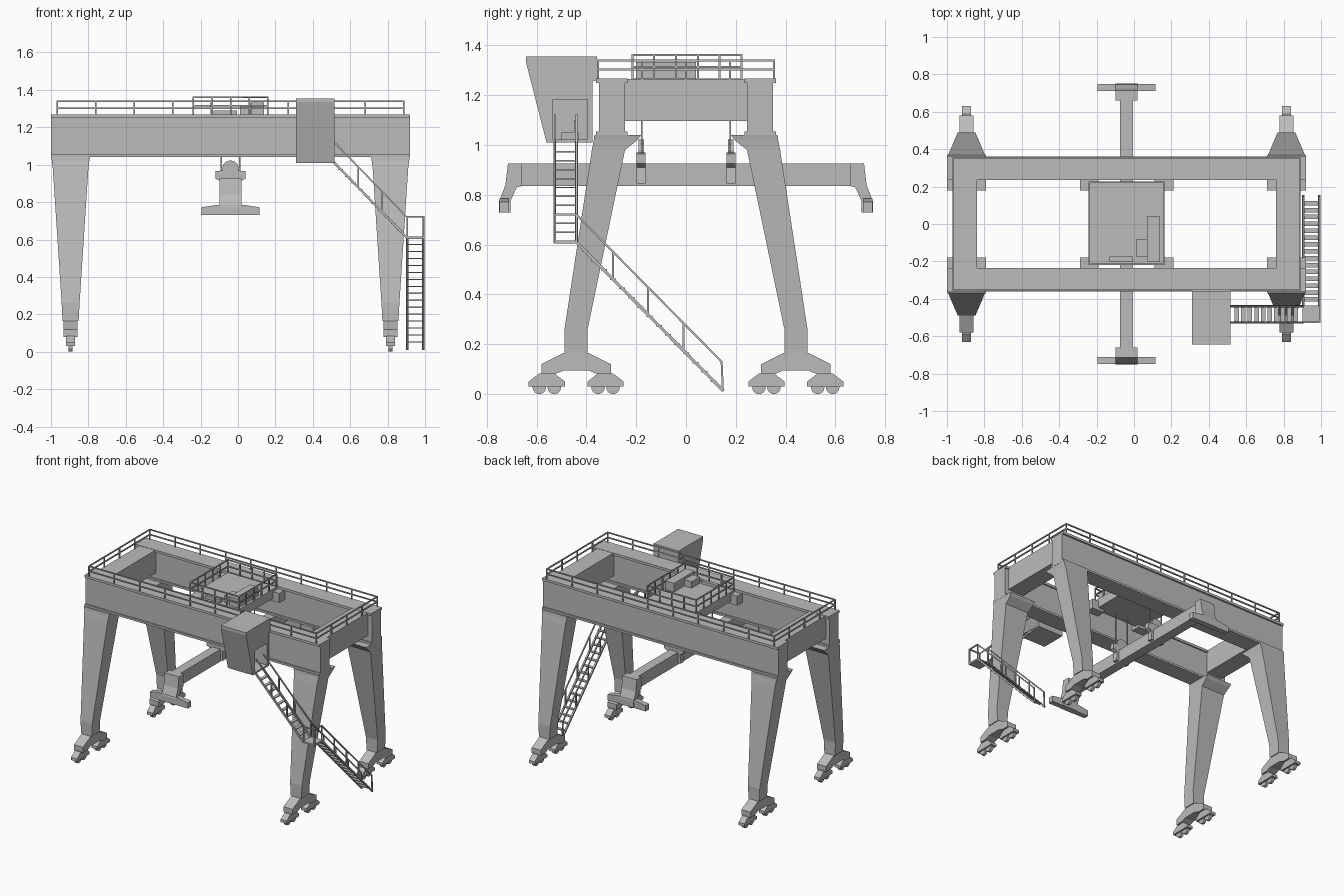
import bpy, bmesh, math
from mathutils import Vector, Matrix

if "Cube" in bpy.data.objects:
    bpy.data.objects.remove(bpy.data.objects["Cube"])

grey = bpy.data.materials.new("steel_grey")
grey.use_nodes = True
colour = (0.5, 0.5, 0.5, 1)
grey.diffuse_color = colour
grey.node_tree.nodes["Principled BSDF"].inputs["Base Color"].default_value = colour

CX = -0.04      # centre of the portal frame


def finish(bm, name):
    bmesh.ops.recalc_face_normals(bm, faces=bm.faces)
    mesh = bpy.data.meshes.new(name)
    bm.to_mesh(mesh)
    bm.free()
    mesh.materials.append(grey)
    obj = bpy.data.objects.new(name, mesh)
    bpy.context.collection.objects.link(obj)
    return obj


def add_box(bm, x, y, z):
    lo, hi = Vector((x[0], y[0], z[0])), Vector((x[1], y[1], z[1]))
    size = Vector([abs(c) for c in hi - lo])
    bmesh.ops.create_cube(bm, matrix=Matrix.Translation((lo + hi) / 2) @ Matrix.Diagonal(size).to_4x4())


def box(name, *extents):
    bm = bmesh.new()
    add_box(bm, *extents)
    return finish(bm, name)


def add_bar(bm, a, b, width=0.008):
    a, b = Vector(a), Vector(b)
    d = b - a
    turn = d.to_track_quat('Z', 'Y').to_matrix().to_4x4()
    scale = Matrix.Diagonal((width, width, d.length + width * 0.5, 1))
    bmesh.ops.create_cube(bm, matrix=Matrix.Translation((a + b) / 2) @ turn @ scale)


def add_path(bm, points, width=0.008):
    for a, b in zip(points, points[1:]):
        add_bar(bm, a, b, width)


def add_loft(bm, rings):
    loops = [[bm.verts.new(p) for p in ring] for ring in rings]
    n = len(loops[0])
    for lower, upper in zip(loops, loops[1:]):
        for i in range(n):
            bm.faces.new((lower[i], lower[(i + 1) % n], upper[(i + 1) % n], upper[i]))
    bm.faces.new(loops[0])
    bm.faces.new(loops[-1])


def extrude_x(name, profile, x0, x1):
    bm = bmesh.new()
    add_loft(bm, [[(x, y, z) for y, z in profile] for x in (x0, x1)])
    return finish(bm, name)


def extrude_y(name, half, y0, y1):
    # half profile mirrored about the frame centre
    full = half + [(-w, z) for w, z in reversed(half)]
    bm = bmesh.new()
    add_loft(bm, [[(CX + w, y, z) for w, z in full] for y in (y0, y1)])
    return finish(bm, name)


def cylinder(name, centre, radius, depth, axis, sides=16):
    bm = bmesh.new()
    turn = Matrix.Rotation(math.pi / 2, 4, 'Y' if axis == 'X' else 'X')
    bmesh.ops.create_cone(bm, cap_ends=True, segments=sides, radius1=radius, radius2=radius,
                          depth=depth, matrix=Matrix.Translation(centre) @ turn)
    return finish(bm, name)


def railing(name, x, y, z, heights, nx, ny):
    bm = bmesh.new()
    corners = [(x[0], y[0]), (x[1], y[0]), (x[1], y[1]), (x[0], y[1])]
    for i, n in enumerate((nx, ny, nx, ny)):
        a, b = Vector(corners[i]), Vector(corners[(i + 1) % 4])
        for h in heights:
            add_bar(bm, (*a, z + h), (*b, z + h))
        for k in range(n):
            p = a.lerp(b, k / n)
            add_bar(bm, (*p, z), (*p, z + heights[-1]))
    return finish(bm, name)


def staircase(name, top, bottom, across, steps, posts, foot):
    # stringers and handrails on both sides, thin treads between
    top, bottom, across = Vector(top), Vector(bottom), Vector(across)
    up = Vector((0, 0, 0.11))
    bm = bmesh.new()
    for side in (Vector(), across):
        a, b = top + side, bottom + side
        add_bar(bm, a, b, 0.012)
        rail = [a + up, a.lerp(b, 0.955 if foot else 1) + up]
        if foot:
            rail += [b + Vector((0, -0.005, 0.115)), b]
        add_path(bm, rail)
        for t in posts:
            p = a.lerp(b, t)
            add_bar(bm, p, p + up)
    for i in range(1, steps):
        p = top.lerp(bottom, i / steps)
        run = (bottom - top) * Vector((1, 1, 0)).length
        run.z = 0
        run = run.normalized() * 0.012
        q = p + across
        add_box(bm, (min(p.x, q.x) - abs(run.x), max(p.x, q.x) + abs(run.x)),
                (min(p.y, q.y) - abs(run.y), max(p.y, q.y) + abs(run.y)),
                (p.z - 0.003, p.z + 0.003))
    return finish(bm, name)


# Portal frame: two flanged girders and two end beams
for s, label in ((-1, "front"), (1, "back")):
    bm = bmesh.new()
    ends = (CX - 0.96, CX + 0.96)
    add_box(bm, ends, (s * 0.245, s * 0.35), (1.05, 1.255))
    add_box(bm, ends, (s * 0.235, s * 0.362), (1.25, 1.268))
    add_box(bm, ends, (s * 0.235, s * 0.362), (1.04, 1.055))
    finish(bm, label + "_girder")
for s, label in ((-1, "right"), (1, "left")):
    box(label + "_end_beam", (CX + s * 0.80, CX + s * 0.93), (-0.25, 0.25), (1.097, 1.266))
railing("frame_railing", (CX - 0.927, CX + 0.927), (-0.354, 0.354), 1.266, (0.037, 0.074), 9, 4)

# Legs with bearing plates, equaliser beams, bogies and wheels
# each row: height, half width in x, outer y, inner y
LEG = [(0.165, 0.043, 0.488, 0.395), (0.26, 0.048, 0.488, 0.395),
       (0.98, 0.095, 0.378, 0.245), (1.02, 0.1, 0.37, 0.195), (1.04, 0.104, 0.368, 0.18)]
EQUALISER = [(-0.05, 0.165), (-0.14, 0.12), (-0.14, 0.08), (-0.085, 0.08), (-0.05, 0.095),
             (0.05, 0.095), (0.085, 0.08), (0.14, 0.08), (0.14, 0.12), (0.05, 0.165)]
BOGIE = [(-0.073, 0.03), (-0.073, 0.05), (-0.03, 0.083), (0.03, 0.083), (0.073, 0.05), (0.073, 0.03)]
for sx, side in ((-1, "right"), (1, "left")):
    for sy, end in ((-1, "front"), (1, "back")):
        tag = f"{end}_{side}_"
        x, yc = CX + sx * 0.855, sy * 0.441
        bm = bmesh.new()
        add_loft(bm, [[(x - w, sy * o, z), (x + w, sy * o, z), (x + w, sy * i, z), (x - w, sy * i, z)]
                      for z, w, o, i in LEG])
        finish(bm, tag + "leg")
        extrude_x(tag + "equaliser", [(yc + y, z) for y, z in EQUALISER], x - 0.037, x + 0.037)
        for k in (-1, 1):
            yb = yc + k * 0.118
            extrude_x(tag + "bogie", [(yb + y, z) for y, z in BOGIE], x - 0.024, x + 0.024)
            for j in (-1, 1):
                cylinder(tag + "wheel", (x, yb + j * 0.03, 0.027), 0.027, 0.022, 'X')

# Trolley with runners, railing and hoist machinery
box("trolley_deck", (CX - 0.2, CX + 0.2), (-0.215, 0.225), (1.2, 1.268))
for sx in (-1, 1):
    for sy in (-1, 1):
        box("trolley_runner", (CX + sx * 0.15, CX + sx * 0.25), (sy * 0.18, sy * 0.245), (1.18, 1.25))
railing("trolley_railing", (CX - 0.198, CX + 0.198), (-0.215, 0.222), 1.266, (0.048, 0.096), 4, 5)
box("hoist_housing", (0.07, 0.14), (-0.2, 0.04), (1.266, 1.333))
box("hoist_motor", (0.01, 0.07), (-0.175, -0.08), (1.266, 1.315))
box("control_box", (-0.13, -0.005), (-0.2, -0.175), (1.266, 1.29))

# Lifting beam with end hooks, hoist blocks and ropes
box("lifting_beam", (CX - 0.035, CX + 0.035), (-0.7, 0.7), (0.835, 0.925))
NECK = [(0.66, 0.925), (0.715, 0.925), (0.725, 0.84), (0.75, 0.775), (0.75, 0.73),
        (0.705, 0.73), (0.705, 0.775), (0.68, 0.83), (0.66, 0.835)]
BLOCK = [(0.055, 0.845), (0.05, 0.91), (0.08, 0.925), (0.08, 0.965), (0.035, 0.97)]
for s, label in ((-1, "front"), (1, "back")):
    extrude_x(label + "_hook_neck", [(s * y, z) for y, z in NECK], CX - 0.058, CX + 0.058)
    extrude_y(label + "_hook_bar", [(0.155, 0.73), (0.155, 0.772), (0.075, 0.785)],
              s * 0.71, s * 0.748)
    extrude_y(label + "_hoist_block", BLOCK, s * 0.163, s * 0.198)
    cylinder(label + "_sheave", (CX, s * 0.18, 0.978), 0.045, 0.022, 'Y', 12)
    bm = bmesh.new()
    for k in (-1, 1):
        add_bar(bm, (CX + k * 0.05, s * 0.178, 0.95), (CX + k * 0.05, s * 0.178, 1.21), 0.007)
    finish(bm, label + "_ropes")

# Operator cabin, hollowed through its doorway, with a seat
cabin = extrude_x("cabin", [(-0.56, 1.01), (-0.643, 1.335), (-0.643, 1.355), (-0.357, 1.355),
                            (-0.357, 1.26), (-0.375, 1.255), (-0.375, 1.01)], 0.31, 0.515)
cutter = box("doorway_cutter", (0.33, 0.6), (-0.535, -0.395), (1.022, 1.183))
cutter.hide_render = True
hollow = cabin.modifiers.new("doorway", 'BOOLEAN')
hollow.operation = 'DIFFERENCE'
hollow.solver = 'EXACT'
hollow.object = cutter
bpy.context.view_layer.objects.active = cabin
bpy.ops.object.modifier_apply(modifier=hollow.name)
bpy.data.objects.remove(cutter)
box("seat_base", (0.38, 0.44), (-0.5, -0.43), (1.02, 1.05))
box("seat_back", (0.38, 0.44), (-0.45, -0.435), (1.05, 1.1))

# Stairs from cabin to landing and from landing to ground
staircase("upper_stairs", (0.515, -0.527, 1.01), (0.9, -0.527, 0.613), (0, 0.087, 0),
          11, (0.33, 0.66), False)
staircase("lower_stairs", (0.905, -0.44, 0.61), (0.905, 0.148, 0.015), (0.086, 0, 0),
          16, (0.25, 0.49, 0.73), True)
box("landing", (0.9, 0.996), (-0.53, -0.437), (0.604, 0.616))
bm = bmesh.new()
for p in ((0.904, -0.44), (0.992, -0.44), (0.992, -0.526), (0.904, -0.526)):
    add_bar(bm, (*p, 0.61), (*p, 0.722))
add_path(bm, [(0.904, -0.526, 0.722), (0.992, -0.526, 0.722), (0.992, -0.44, 0.722)])
finish(bm, "landing_railing")
